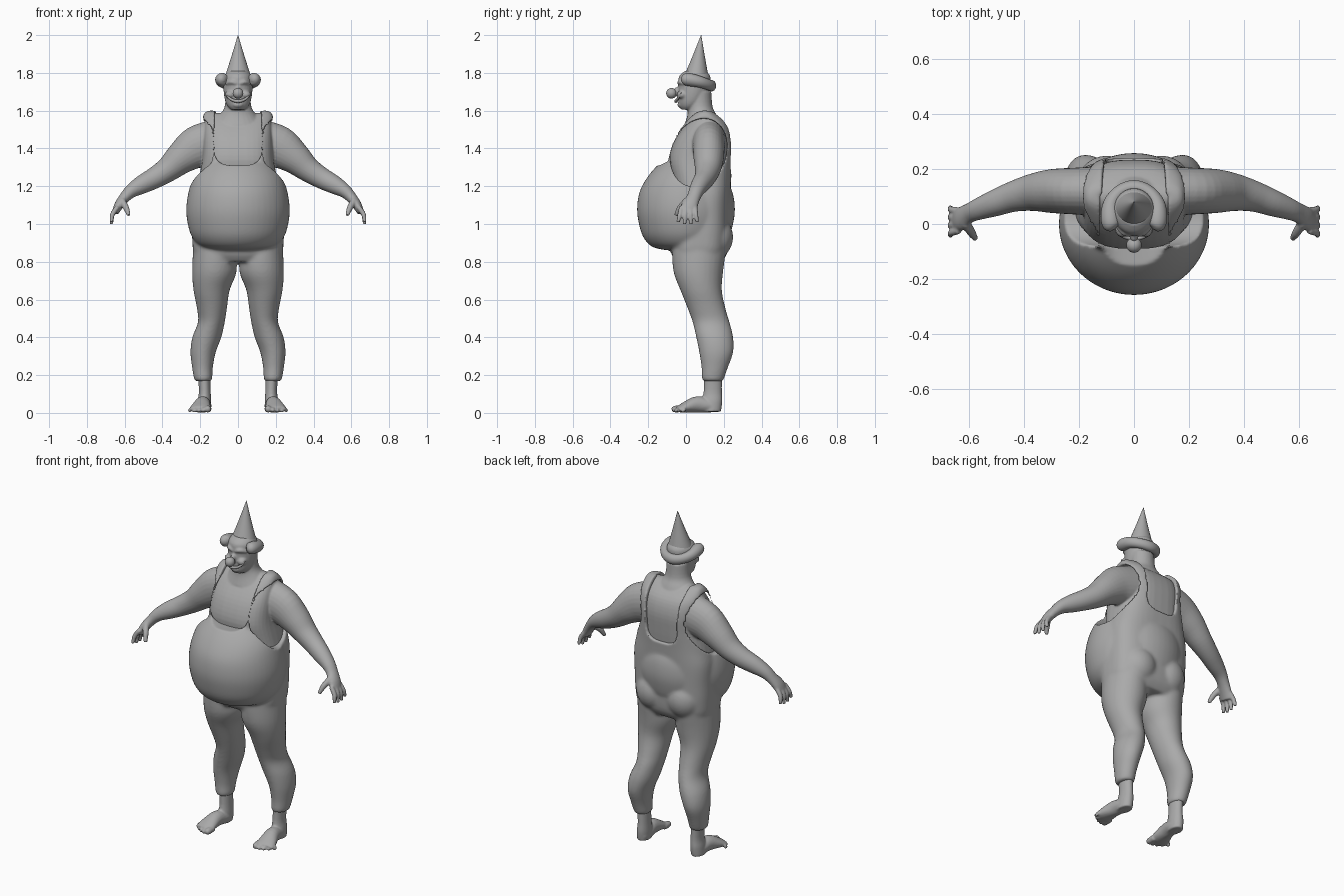
import bpy, bmesh, math
from mathutils import Vector, Matrix

if "Cube" in bpy.data.objects:
    bpy.data.objects.remove(bpy.data.objects["Cube"])

X, Y, Z = Vector((1, 0, 0)), Vector((0, 1, 0)), Vector((0, 0, 1))
SIDES = (1, -1)

clay = bpy.data.materials.new("clay grey")
clay.use_nodes = True
clay.diffuse_color = (0.4, 0.4, 0.4, 1)
clay.node_tree.nodes["Principled BSDF"].inputs["Base Color"].default_value = (0.4, 0.4, 0.4, 1)


def blend(p, q, r, s, t):
    """Catmull-Rom interpolation of one number."""
    return q + t / 2 * (r - p + t * (2 * p - 5 * q + 4 * r - s + t * (3 * (q - r) + s - p)))


def loft(bm, rows, side=1, ref=Y, flat=False, power=2, steps=4, n=28):
    """Skin rings (x, y, z, half width, half depth) along a smooth path."""
    keys = [rows[0], *rows, rows[-1]]
    path = [[blend(*v, k / steps) for v in zip(*keys[i:i + 4])]
            for i in range(len(rows) - 1) for k in range(steps)] + [rows[-1]]
    spots = [Vector(p[:3]) for p in path]
    rings = []
    for i, p in enumerate(path):
        t = Z if flat else (spots[min(i + 1, len(path) - 1)] - spots[max(i - 1, 0)]).normalized()
        u = t.cross(ref).normalized()
        v = u.cross(t)
        ring = []
        for k in range(n):
            c, s = math.cos(math.tau * k / n), math.sin(math.tau * k / n)
            c, s = [math.copysign(abs(w) ** (2 / power), w) for w in (c, s)]
            spot = spots[i] + u * c * p[3] + v * s * p[4]
            ring.append(bm.verts.new((spot.x * side, spot.y, spot.z)))
        rings.append(ring)
    for a, b in zip(rings, rings[1:]):
        for k in range(n):
            bm.faces.new((a[k], a[k - 1], b[k - 1], b[k]))
    bm.faces.new(rings[0])
    bm.faces.new(rings[-1][::-1])


def ball(bm, centre, size):
    m = Matrix.Translation(centre) @ Matrix.Diagonal((*size, 1))
    bmesh.ops.create_uvsphere(bm, u_segments=24, v_segments=16, radius=1, matrix=m)


def finish(name, bm):
    bmesh.ops.recalc_face_normals(bm, faces=bm.faces)
    me = bpy.data.meshes.new(name)
    bm.to_mesh(me)
    bm.free()
    me.shade_smooth()
    me.materials.append(clay)
    ob = bpy.data.objects.new(name, me)
    bpy.context.collection.objects.link(ob)
    return ob


def fuse(ob, voxel, rounds):
    m = ob.modifiers.new("fuse", "REMESH")
    m.mode, m.voxel_size, m.use_smooth_shade = "VOXEL", voxel, True
    m = ob.modifiers.new("soften", "SMOOTH")
    m.factor, m.iterations = 0.5, rounds


def bake(ob):
    ev = ob.evaluated_get(bpy.context.evaluated_depsgraph_get())
    me = bpy.data.meshes.new_from_object(ev)
    ob.modifiers.clear()
    ob.data = me
    me.materials.clear()
    me.materials.append(clay)
    me.shade_smooth()


def cutter(points, push):
    bm = bmesh.new()
    face = bm.faces.new([bm.verts.new(p) for p in points])
    out = bmesh.ops.extrude_face_region(bm, geom=[face])["geom"]
    bmesh.ops.translate(bm, vec=push, verts=[g for g in out if isinstance(g, bmesh.types.BMVert)])
    ob = finish("cutter", bm)
    ob.hide_render = True
    return ob


# Torso shared by the skin and the dungarees
torso = [(0, .07, .8, .2, .12), (0, .07, .85, .235, .15), (0, .075, .93, .243, .155),
         (0, .08, 1.03, .245, .152), (0, .085, 1.15, .245, .15), (0, .075, 1.25, .225, .165),
         (0, .07, 1.35, .207, .178), (0, .085, 1.45, .202, .165), (0, .1, 1.53, .195, .125),
         (0, .1, 1.585, .18, .065), (0, .1, 1.6, .16, .03)]

# Dungarees: trunk, big belly, seat and trouser legs
bm = bmesh.new()
loft(bm, torso, flat=True, power=2.8, n=40)
loft(bm, [(0, -.02, .862, .1, .09), (0, 0, .88, .195, .18), (0, 0, .93, .243, .226),
          (0, 0, 1, .266, .249), (0, 0, 1.08, .274, .259), (0, 0, 1.17, .262, .246),
          (0, 0, 1.25, .235, .203), (0, 0, 1.32, .18, .142), (0, 0, 1.38, .1, .07)],
     flat=True, n=48)
for s in SIDES:
    ball(bm, (s * .1, .14, .93), (.11, .11, .12))
    loft(bm, [(.125, .07, .88, .112, .145), (.125, .065, .75, .118, .132), (.14, .08, .65, .096, .11),
              (.138, .11, .55, .079, .1), (.141, .133, .48, .071, .098), (.165, .152, .4, .077, .098),
              (.185, .16, .32, .067, .09), (.188, .152, .24, .055, .07), (.185, .143, .185, .049, .06),
              (.184, .143, .168, .043, .053)], side=s, flat=True)
dungarees = finish("dungarees", bm)
fuse(dungarees, .008, 6)

# Arm holes and the front and back neck openings leave two straps
cutters = []
for s in SIDES:
    hole = []
    for k in range(48):
        a = math.tau * k / 48
        dz = .18 * math.sin(a)
        hole.append((s * .05, .068 + .147 * math.cos(a) + .15 * dz, 1.378 + dz))
    cutters.append(cutter(hole, X * s * .5))
for y, depth, wide, low in ((.11, -.5, .122, 1.31), (.09, .5, .1, 1.27)):
    scoop = [(-.125, y, 1.7)]
    for k in range(25):
        a = math.pi * (1 + k / 24)
        c = math.cos(a)
        scoop.append((wide * math.copysign(abs(c) ** .6, c), y, low + .1 - .1 * abs(math.sin(a)) ** .6))
    cutters.append(cutter(scoop + [(.125, y, 1.7)], Y * depth))
for c in cutters:
    m = dungarees.modifiers.new("opening", "BOOLEAN")
    m.operation, m.solver, m.object = "DIFFERENCE", "EXACT", c
fuse(dungarees, .007, 4)
bake(dungarees)
for c in cutters:
    bpy.data.objects.remove(c)

# Skin: chest, neck and head
bm = bmesh.new()
loft(bm, [(x, y, z - .012, a - .017, b - .017) for x, y, z, a, b in torso[4:]], flat=True, power=2.8, n=40)
loft(bm, [(0, .09, 1.52, .15, .1), (0, .085, 1.575, .1, .078), (0, .075, 1.62, .071, .066),
          (0, .07, 1.7, .066, .064)], flat=True)
loft(bm, [(0, .01, 1.605, .035, .035), (0, .02, 1.625, .056, .056), (0, .032, 1.66, .07, .074),
          (0, .042, 1.72, .077, .083), (0, .046, 1.78, .074, .083), (0, .05, 1.81, .05, .055)], flat=True)
ball(bm, (0, -.025, 1.632), (.03, .02, .018))
ball(bm, (0, -.045, 1.7), (.016, .022, .025))
for s in SIDES:
    ball(bm, (s * .042, -.02, 1.685), (.026, .028, .022))
    loft(bm, [(.006, -.036, 1.742, .009, .009), (.035, -.032, 1.752, .012, .012),
              (.062, -.006, 1.742, .008, .008)], side=s, ref=Z, n=12)
    # Arm, palm, fingers and thumb
    loft(bm, [(.13, .12, 1.43, .12, .09), (.22, .12, 1.405, .112, .085), (.3, .12, 1.35, .087, .08),
              (.37, .115, 1.29, .067, .068), (.44, .1, 1.245, .057, .056), (.51, .075, 1.208, .049, .048),
              (.565, .055, 1.175, .037, .04), (.6, .04, 1.14, .029, .036), (.63, .02, 1.1, .025, .043),
              (.65, .01, 1.06, .018, .04)], side=s)
    for i in range(4):
        y, tip = -.024 + .024 * i, 1.01 - .012 * (i in (1, 2))
        loft(bm, [(.638, y, 1.09, .013, .013), (.665, y - .008 + .004 * i, 1.05, .013, .013),
                  (.67, y - .018 + .01 * i, tip, .009, .009)], side=s, n=12)
    loft(bm, [(.615, .005, 1.125, .018, .018), (.592, -.032, 1.085, .016, .016),
              (.578, -.054, 1.045, .01, .01)], side=s, n=12)
    # Ankle, foot and toes
    loft(bm, [(.182, .143, .24, .034, .048), (.176, .142, .12, .031, .048), (.178, .138, .06, .036, .054),
              (.18, .135, .006, .036, .05)], side=s, flat=True)
    loft(bm, [(.175, .175, .03, .025, .024), (.178, .13, .036, .038, .034), (.187, .06, .045, .041, .043),
              (.198, -.01, .028, .054, .027), (.204, -.045, .018, .052, .015)], side=s, ref=Z)
    for i in range(5):
        r = .015 - .0015 * i + .003 * (i == 0)
        x, tip = .158 + .024 * i, -.076 + .004 * i * i * .8
        loft(bm, [(x, -.015, .022, r, r), (x + .002, tip + .016, r + .002, r, r),
                  (x + .002, tip, r, r * .5, r * .5)], side=s, ref=Z, n=12)
skin = finish("skin", bm)
fuse(skin, .0055, 3)
bake(skin)

# Ball nose
bm = bmesh.new()
ball(bm, (0, -.077, 1.692), (.028, .028, .028))
finish("nose", bm)

# Wide smile
bm = bmesh.new()
half = [(.066, -.026, 1.694, .003, .003), (.05, -.04, 1.67, .006, .006), (.026, -.049, 1.655, .008, .008)]
loft(bm, half + [(0, -.053, 1.65, .009, .009)] + [(-r[0], *r[1:]) for r in half[::-1]], ref=Z, n=12)
finish("mouth", bm)

# Roll of hair round the sides and back
bm = bmesh.new()
half = [(.076, -.022, 1.768, .01, .01), (.082, -.008, 1.767, .03, .03), (.086, .025, 1.763, .035, .034),
        (.083, .075, 1.752, .029, .03), (.05, .118, 1.738, .025, .028)]
loft(bm, half + [(0, .134, 1.732, .026, .03)] + [(-r[0], *r[1:]) for r in half[::-1]], ref=Z)
finish("hair", bm)

# Pointed hat
bm = bmesh.new()
loft(bm, [(0, .052, 1.765, .075, .07), (0, .066, 1.88, .037, .035), (0, .08, 2, .001, .001)], flat=True, n=40)
hat = finish("hat", bm)
bpy.context.view_layer.objects.active = hat
hat.select_set(True)
bpy.ops.object.shade_smooth_by_angle(angle=math.radians(50))
